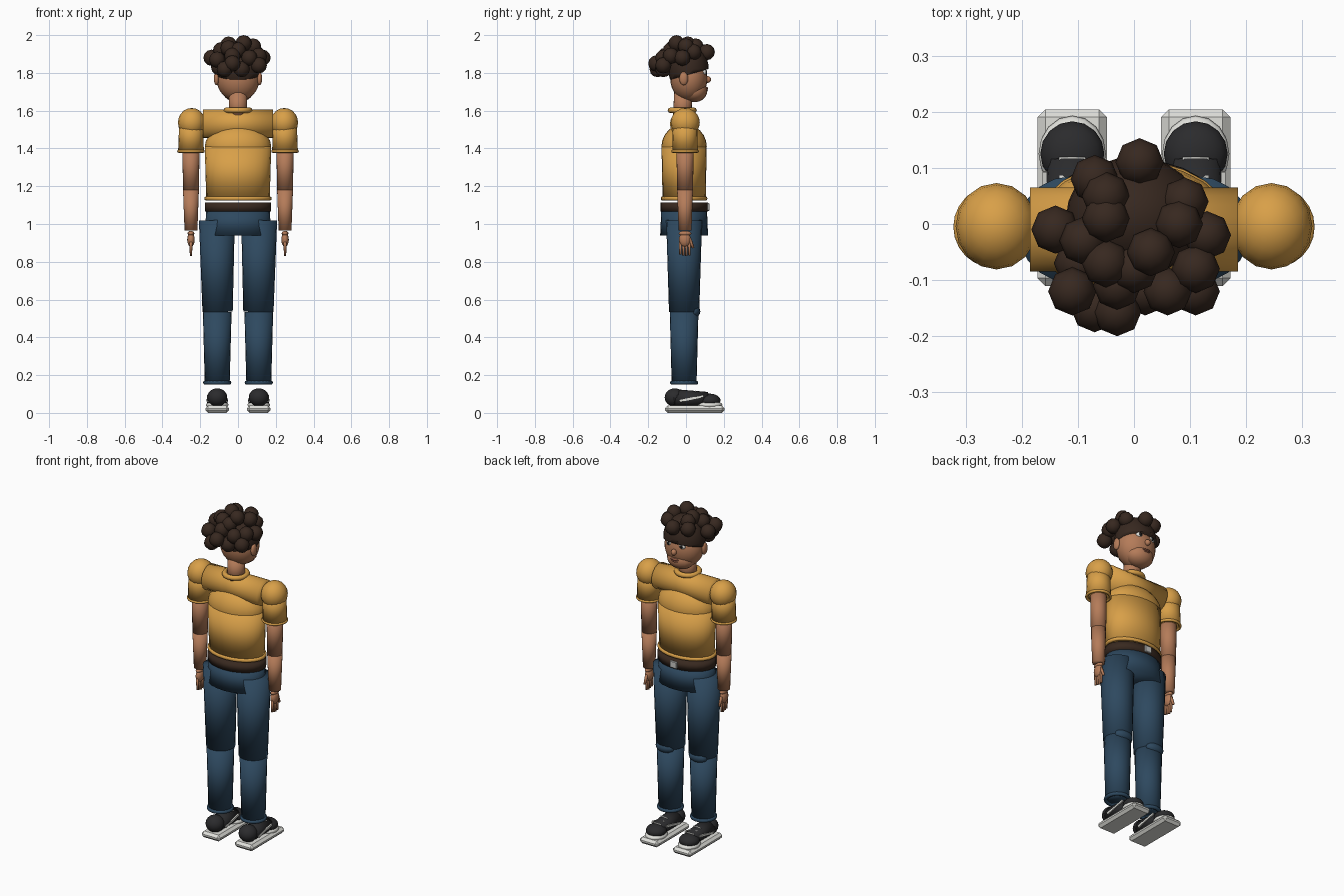
import bpy, bmesh, math
from mathutils import Vector, Matrix

if "Cube" in bpy.data.objects:
    bpy.data.objects.remove(bpy.data.objects["Cube"], do_unlink=True)


def material(name, *rgb):
    m = bpy.data.materials.new(name)
    m.use_nodes = True
    m.diffuse_color = (*rgb, 1)
    bsdf = m.node_tree.nodes["Principled BSDF"]
    bsdf.inputs["Base Color"].default_value = (*rgb, 1)
    bsdf.inputs["Roughness"].default_value = 0.8
    return m


SKIN = material("skin", 0.46, 0.2, 0.1)
LIP = material("lip", 0.3, 0.11, 0.065)
HAIR = material("dark_hair", 0.038, 0.021, 0.014)
SHIRT = material("mustard_shirt", 0.69, 0.35, 0.065)
DENIM = material("denim", 0.027, 0.066, 0.115)
LEATHER = material("belt_leather", 0.04, 0.022, 0.014)
SHOE = material("black_shoe", 0.024, 0.024, 0.026)
WHITE = material("off_white", 0.75, 0.75, 0.71)
SILVER = material("silver", 0.6, 0.6, 0.58)
BLACK = material("pupil", 0.01, 0.01, 0.01)


def finish(name, bm, mat, smooth=True):
    mesh = bpy.data.meshes.new(name)
    bmesh.ops.recalc_face_normals(bm, faces=bm.faces)
    for f in bm.faces:
        f.smooth = smooth
    bm.to_mesh(mesh)
    bm.free()
    mesh.materials.append(mat)
    ob = bpy.data.objects.new(name, mesh)
    bpy.context.collection.objects.link(ob)
    return ob


def ball(name, loc, size, mat, seg=16, rings=10):
    bm = bmesh.new()
    bmesh.ops.create_uvsphere(bm, u_segments=seg, v_segments=rings, radius=1)
    bmesh.ops.transform(bm, matrix=Matrix.LocRotScale(Vector(loc), None, Vector(size)), verts=bm.verts)
    return finish(name, bm, mat)


def tube(name, start, end, r0, r1, mat, squash=1, seg=20):
    """Capped cone from start to end; squash flattens its local y."""
    a, b = Vector(start), Vector(end)
    d = b - a
    turn = Matrix.Identity(4)
    if abs(d.x) + abs(d.y) > 1e-6:
        turn = d.to_track_quat('Z', 'Y').to_matrix().to_4x4()
    bm = bmesh.new()
    bmesh.ops.create_cone(bm, cap_ends=True, segments=seg, radius1=r0, radius2=r1, depth=d.length)
    m = Matrix.Translation((a + b) / 2) @ turn @ Matrix.Diagonal((1, squash, 1, 1))
    bmesh.ops.transform(bm, matrix=m, verts=bm.verts)
    return finish(name, bm, mat)


def ring(name, loc, radius, thick, mat, squash=1):
    bm = bmesh.new()
    n, k = 24, 8
    rows = []
    for i in range(n):
        a = math.tau * i / n
        row = []
        for j in range(k):
            b = math.tau * j / k
            r = radius + thick * math.cos(b)
            row.append(bm.verts.new((loc[0] + r * math.cos(a), loc[1] + r * squash * math.sin(a),
                                     loc[2] + thick * math.sin(b))))
        rows.append(row)
    for i in range(n):
        p, q = rows[i], rows[(i + 1) % n]
        for j in range(k):
            bm.faces.new((p[j], q[j], q[(j + 1) % k], p[(j + 1) % k]))
    return finish(name, bm, mat)


def block(name, loc, size, mat, bevel=0, tilt=0):
    bm = bmesh.new()
    bmesh.ops.create_cube(bm, size=1)
    bmesh.ops.scale(bm, vec=size, verts=bm.verts)
    if bevel:
        bmesh.ops.bevel(bm, geom=bm.edges[:], offset=bevel, segments=1, affect='EDGES')
    m = Matrix.Translation(loc) @ Matrix.Rotation(tilt, 4, 'X')
    bmesh.ops.transform(bm, matrix=m, verts=bm.verts)
    return finish(name, bm, mat, False)


# Torso
MID = -0.01
tube("torso", (0, MID, 1.13), (0, MID, 1.41), 0.168, 0.176, SHIRT, 0.68, 24)
ball("chest", (0, MID, 1.41), (0.176, 0.12, 0.12), SHIRT, 24, 12)
tube("shoulder_yoke", (-0.185, MID, 1.53), (0.185, MID, 1.53), 0.075, 0.075, SHIRT)
ring("shirt_hem", (0, MID, 1.135), 0.168, 0.011, SHIRT, 0.69)
ring("collar", (0, -0.02, 1.602), 0.062, 0.015, SHIRT)
tube("neck", (0, -0.02, 1.56), (0, -0.015, 1.70), 0.05, 0.047, SKIN)

# Belt and hips
tube("belt", (0, MID, 1.065), (0, MID, 1.115), 0.175, 0.175, LEATHER, 0.72, 24)
block("buckle", (0, 0.118, 1.09), (0.045, 0.012, 0.04), SILVER, 0.003)
tube("hips", (0, MID, 0.94), (0, MID, 1.075), 0.176, 0.168, DENIM, 0.72, 24)

# Head
ball("head", (0, 0.015, 1.77), (0.114, 0.098, 0.12), SKIN, 24, 16)
ball("jaw", (0, 0.045, 1.705), (0.083, 0.068, 0.06), SKIN)
ball("nose", (0, 0.115, 1.765), (0.016, 0.018, 0.018), SKIN, 12, 8)
ball("upper_lip", (0, 0.108, 1.719), (0.027, 0.009, 0.006), LIP, 12, 8)
ball("lower_lip", (0, 0.107, 1.709), (0.022, 0.009, 0.006), LIP, 12, 8)

# Hair cap, cut along a hairline rising to the forehead
cap = bmesh.new()
bmesh.ops.create_uvsphere(cap, u_segments=24, v_segments=16, radius=1)
bmesh.ops.transform(cap, matrix=Matrix.LocRotScale(Vector((0, 0.013, 1.82)), None,
                    Vector((0.121, 0.107, 0.135))), verts=cap.verts)
cut = bmesh.ops.bisect_plane(cap, geom=cap.verts[:] + cap.edges[:] + cap.faces[:],
                             plane_co=(0, -0.08, 1.765), plane_no=(0, -0.28, 1), clear_inner=True)
bmesh.ops.edgeloop_fill(cap, edges=[e for e in cut["geom_cut"] if isinstance(e, bmesh.types.BMEdge)])
finish("hair_cap", cap, HAIR)

# Curls in hundredths: x, y, height above 1.8
curls = [(1, 11, 11), (-7, 8, 11), (-5, 5, 14), (-5, 1, 15), (-14, -1, 8), (-9, -3, 12),
         (8, 0, 14), (13, -2, 8), (11, -8, 9), (3, -5, 15.7), (0, -8, 12), (-5, -7, 13),
         (-11, -12, 7), (-7, -15, 2), (-3, -15.7, 5), (6, -12, 8), (11, -12, 4), (2, -12, 2),
         (9, 4, 11), (-10, -7, 3), (-3, -11, 9)]
for i, (x, y, z) in enumerate(curls):
    ball(f"curl_{i + 1}", (x / 100, y / 100, 1.8 + z / 100), (0.043,) * 3, HAIR, 8, 6)

# Mirrored parts
for s, side in ((1, "left"), (-1, "right")):
    # Face details
    ball(f"{side}_ear", (s * 0.114, -0.012, 1.77), (0.014, 0.024, 0.036), SKIN, 12, 8)
    ball(f"{side}_eye", (s * 0.042, 0.095, 1.805), (0.021, 0.014, 0.017), WHITE, 14, 8)
    ball(f"{side}_pupil", (s * 0.042, 0.107, 1.805), (0.009, 0.005, 0.010), BLACK, 12, 8)
    tube(f"{side}_brow", (s * 0.02, 0.112, 1.833), (s * 0.066, 0.095, 1.833), 0.006, 0.005, HAIR, seg=8)

    # Sleeve and arm
    ax = s * 0.249
    ball(f"{side}_shoulder", (s * 0.245, -0.004, 1.537), (0.073, 0.077, 0.077), SHIRT, 16, 10)
    tube(f"{side}_sleeve", (ax, -0.005, 1.385), (s * 0.247, -0.005, 1.54), 0.068, 0.064, SHIRT)
    ring(f"{side}_sleeve_cuff", (ax, -0.005, 1.385), 0.065, 0.008, SHIRT)
    tube(f"{side}_upper_arm", (ax, -0.005, 1.18), (ax, -0.005, 1.42), 0.042, 0.046, SKIN)
    tube(f"{side}_forearm", (ax, -0.005, 0.965), (ax, -0.005, 1.18), 0.034, 0.042, SKIN)

    # Hand
    ball(f"{side}_wrist", (ax, -0.005, 0.95), (0.018, 0.034, 0.014), SKIN, 12, 8)
    ball(f"{side}_palm", (ax, -0.006, 0.917), (0.02, 0.032, 0.038), SKIN, 12, 8)
    for i in range(4):
        y = -0.03 + 0.016 * i
        tip = 0.83 + 0.004 * abs(2 - i)
        tube(f"{side}_finger_{i + 1}", (ax, y, tip), (ax, y, 0.905), 0.006, 0.008, SKIN, seg=8)
    tube(f"{side}_thumb", (ax, 0.038, 0.873), (ax, 0.018, 0.925), 0.007, 0.009, SKIN, seg=8)

    # Trouser leg
    tube(f"{side}_thigh", (s * 0.108, MID, 0.535), (s * 0.112, MID, 1.02), 0.08, 0.095, DENIM)
    tube(f"{side}_shin", (s * 0.11, MID, 0.16), (s * 0.11, MID, 0.535), 0.066, 0.076, DENIM)
    ball(f"{side}_knee", (s * 0.11, 0.04, 0.537), (0.06, 0.036, 0.034), DENIM, 14, 8)
    ring(f"{side}_trouser_cuff", (s * 0.11, MID, 0.16), 0.064, 0.011, DENIM)

    # Shoe
    fx = s * 0.11
    block(f"{side}_sole", (fx, 0.047, 0.019), (0.124, 0.315, 0.038), WHITE, 0.014)
    ball(f"{side}_toe_guard", (fx, 0.125, 0.042), (0.06, 0.068, 0.024), WHITE)
    ball(f"{side}_heel", (fx, -0.06, 0.082), (0.053, 0.053, 0.048), SHOE)
    tube(f"{side}_shoe_upper", (fx, -0.065, 0.08), (fx, 0.115, 0.072), 0.052, 0.044, SHOE, 0.88)
    ball(f"{side}_toe", (fx, 0.125, 0.066), (0.057, 0.058, 0.036), SHOE)
    for e in (-1, 1):
        block(f"{side}_shoe_stripe", (fx + e * 0.049, 0.03, 0.076), (0.008, 0.13, 0.012), WHITE, 0, 0.21)
    for i in range(3):
        y = 0.05 + 0.033 * i
        z = 0.122 - 0.006 * i
        tube(f"{side}_lace_{i + 1}", (fx - 0.024, y, z - 0.008), (fx + 0.024, y, z - 0.008),
             0.004, 0.004, WHITE, seg=6)
